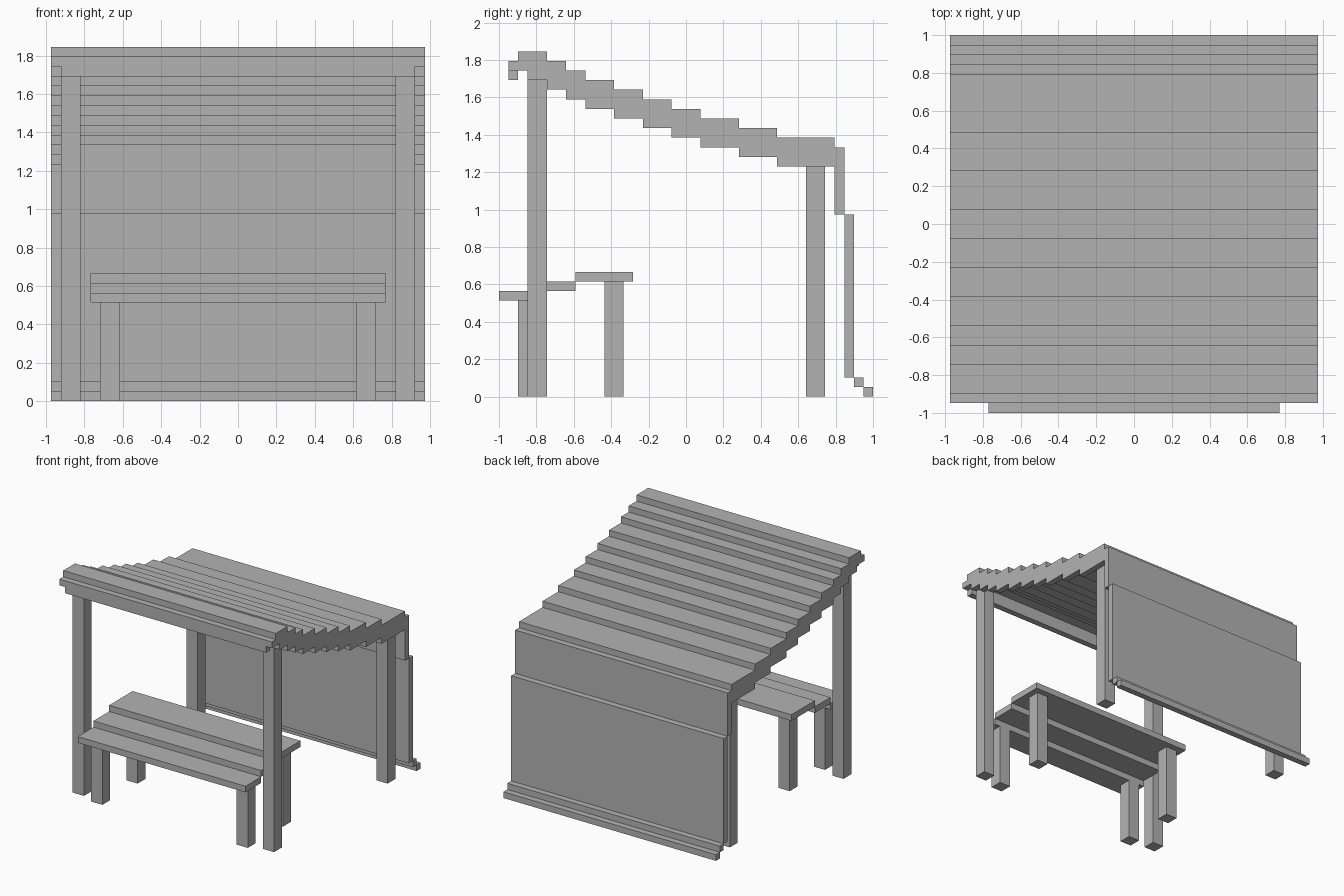
import bpy
import bmesh

cube = bpy.data.objects.get("Cube")
if cube:
    bpy.data.objects.remove(cube, do_unlink=True)

U = 2 / 39          # one grid unit of the design
ROOF_HALF = 19      # half width of roof and wall

grey = bpy.data.materials.new("plain_grey")
grey.use_nodes = True
grey.diffuse_color = (0.45, 0.45, 0.45, 1)
grey.node_tree.nodes["Principled BSDF"].inputs["Base Color"].default_value = (0.45, 0.45, 0.45, 1)


def build(name, boxes):
    """Make one object from boxes given as (x, y, z) ranges in units."""
    bm = bmesh.new()
    for ranges in boxes:
        corners = bmesh.ops.create_cube(bm, size=1)["verts"]
        for v in corners:
            for axis, (low, high) in enumerate(ranges):
                v.co[axis] = (low if v.co[axis] < 0 else high) * U
    mesh = bpy.data.meshes.new(name)
    bm.to_mesh(mesh)
    bm.free()
    mesh.materials.append(grey)
    obj = bpy.data.objects.new(name, mesh)
    bpy.context.collection.objects.link(obj)
    return obj


def full(half):
    return (-half, half)


def pair(name, x, y, z):
    """Build a part on the left and its mirror on the right."""
    build("left_" + name, [(x, y, z)])
    build("right_" + name, [((-x[1], -x[0]), y, z)])


# Posts
pair("front_post", (16, 18), (-16.5, -14.5), (0, 35))
pair("back_post", (16, 18), (12.5, 14.5), (0, 26))

# Stepped roof boards, each one unit lower than the last
edges = [-17.5, -14.5, -12.5, -10.5, -7.5, -4.5, -1.5, 1.5, 5.5, 9.5, 15.5]
steps = [((a, b), 36 - i) for i, (a, b) in enumerate(zip(edges, edges[1:]))]
build("roof_boards", [(full(ROOF_HALF), y, (top - 1, top)) for y, top in steps])

# Stepped rafters under the two roof ends, notched at the front
for side, x in (("left", (18, 19)), ("right", (-19, -18))):
    rafter = [(x, y, (top - 3, top - 1)) for y, top in steps[1:]]
    rafter += [(x, (-16.5, -14.5), (33, 35)), (x, (-17.5, -16.5), (34, 35))]
    build(side + "_rafter", rafter)

# Front fascia with a shorter lip below
build("front_fascia", [(full(ROOF_HALF), (-18.5, -17.5), (34, 35)),
                       (full(18), (-18.5, -17.5), (33, 34))])

# Back wall panels and stepped foot
build("upper_wall", [(full(ROOF_HALF), (15.5, 16.5), (19, 26))])
build("lower_wall", [(full(ROOF_HALF), (16.5, 17.5), (2, 19))])
build("wall_foot", [(full(ROOF_HALF), (17.5, 18.5), (1, 2)),
                    (full(ROOF_HALF), (18.5, 19.5), (0, 1))])

# Bench boards rising toward the back, and legs
bench = [-19.5, -15.5, -11.5, -5.5]
build("bench_boards", [(full(15), y, (10 + i, 11 + i))
                       for i, y in enumerate(zip(bench, bench[1:]))])
pair("front_bench_leg", (12, 14), (-17.5, -15.5), (0, 10))
pair("back_bench_leg", (12, 14), (-8.5, -6.5), (0, 12))
